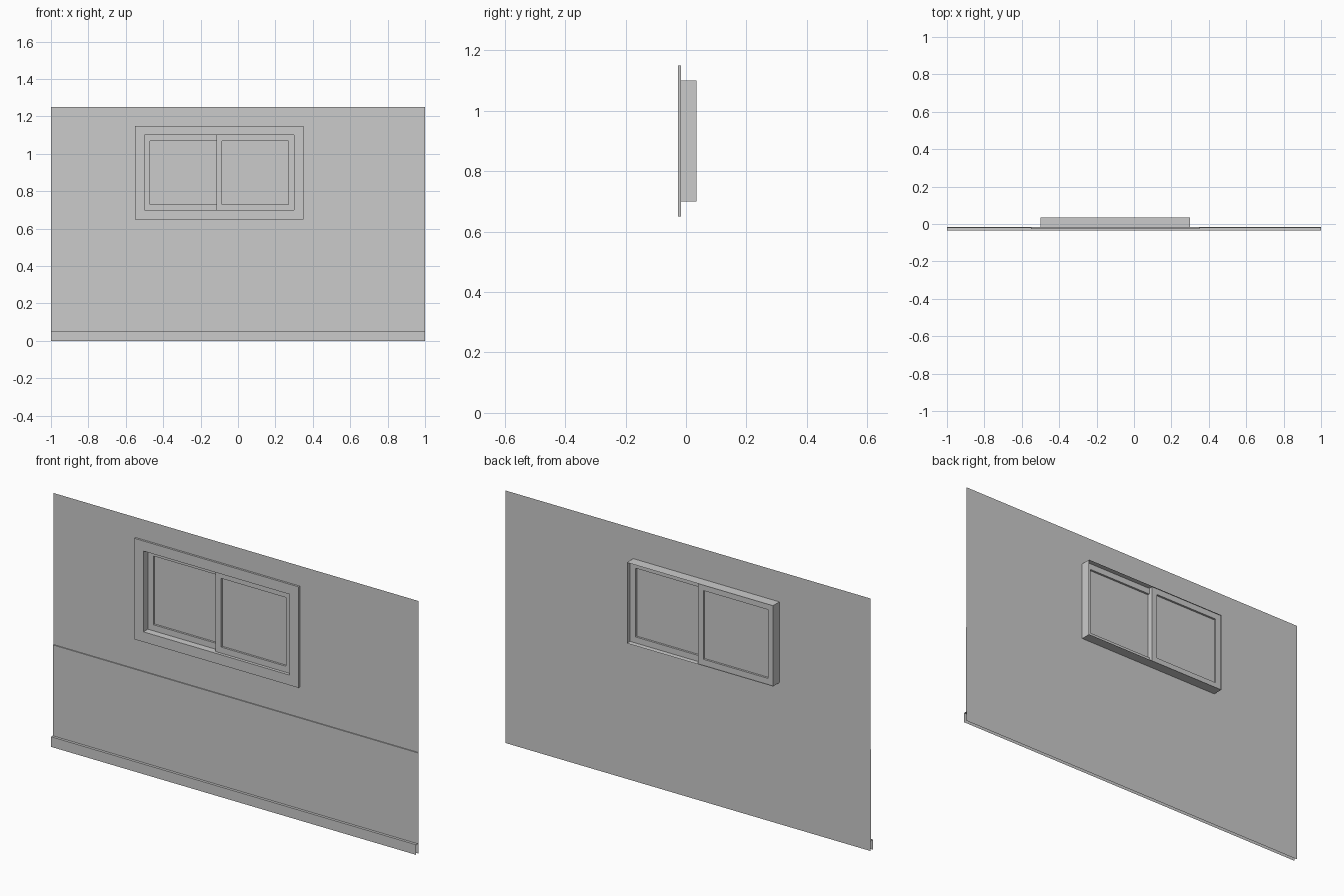
import bpy
import bmesh

if "Cube" in bpy.data.objects:
    bpy.data.objects.remove(bpy.data.objects["Cube"])

WALL, BACK = -0.016, 0.034          # wall plane and rear of window box
TRIM, DADO, BASE = -0.026, -0.021, -0.034
HOLE = (-0.5, 0.3, 0.7, 1.1)        # x0, x1, z0, z1


def inset(r, d):
    return (r[0] + d, r[1] - d, r[2] + d, r[3] - d)


def corners(r, y):
    x0, x1, z0, z1 = r
    return [(x0, y, z0), (x1, y, z0), (x1, y, z1), (x0, y, z1)]


def finish(name, bm):
    me = bpy.data.meshes.new(name)
    bm.to_mesh(me)
    bm.free()
    ob = bpy.data.objects.new(name, me)
    bpy.context.collection.objects.link(ob)
    return ob


def bridge(name, loops, closed=False):
    """Skin a chain of rectangles (rect, y) with quads."""
    bm = bmesh.new()
    rings = [[bm.verts.new(c) for c in corners(r, y)] for r, y in loops]
    pairs = list(zip(rings, rings[1:]))
    if closed:
        pairs.append((rings[-1], rings[0]))
    for a, b in pairs:
        for i in range(4):
            j = (i + 1) % 4
            bm.faces.new((a[i], a[j], b[j], b[i]))
    if closed:
        bmesh.ops.recalc_face_normals(bm, faces=bm.faces[:])
    return finish(name, bm)


def strip(name, profile):
    """Sweep a (y, z) profile along the full wall width, ends open."""
    bm = bmesh.new()
    rows = [[bm.verts.new((x, y, z)) for x in (-1, 1)] for y, z in profile]
    for a, b in zip(rows, rows[1:]):
        bm.faces.new((a[0], a[1], b[1], b[0]))
    return finish(name, bm)


def pane(name, r, y):
    bm = bmesh.new()
    bm.faces.new([bm.verts.new(c) for c in corners(r, y)])
    return finish(name, bm)


# Wall sheet with window opening
bridge("wall", [((-1, 1, 0, 1.25), WALL), (HOLE, WALL)])

# Lower wall panel and baseboard
strip("lower_panel", [(DADO, 0.05), (DADO, 0.5), (WALL, 0.5)])
strip("baseboard", [(BASE, 0), (BASE, 0.05), (WALL, 0.05)])

# Window surround and box lining
outer = inset(HOLE, -0.05)
bridge("window_trim", [(outer, WALL), (outer, TRIM), (HOLE, TRIM), (HOLE, WALL)])
bridge("window_box", [(HOLE, BACK), (HOLE, WALL)])

# Two sliding sashes on offset tracks, overlapping at the middle
sashes = {"right_sash": (-0.115, 0.3, -0.011), "left_sash": (-0.5, -0.085, 0.009)}
for name, (x0, x1, y) in sashes.items():
    rect = (x0, x1, 0.7, 1.1)
    opening = inset(rect, 0.03)
    bridge(name, [(rect, y), (opening, y), (opening, y + 0.02), (rect, y + 0.02)],
           closed=True)
    pane(name + "_glass", opening, y + 0.01)
